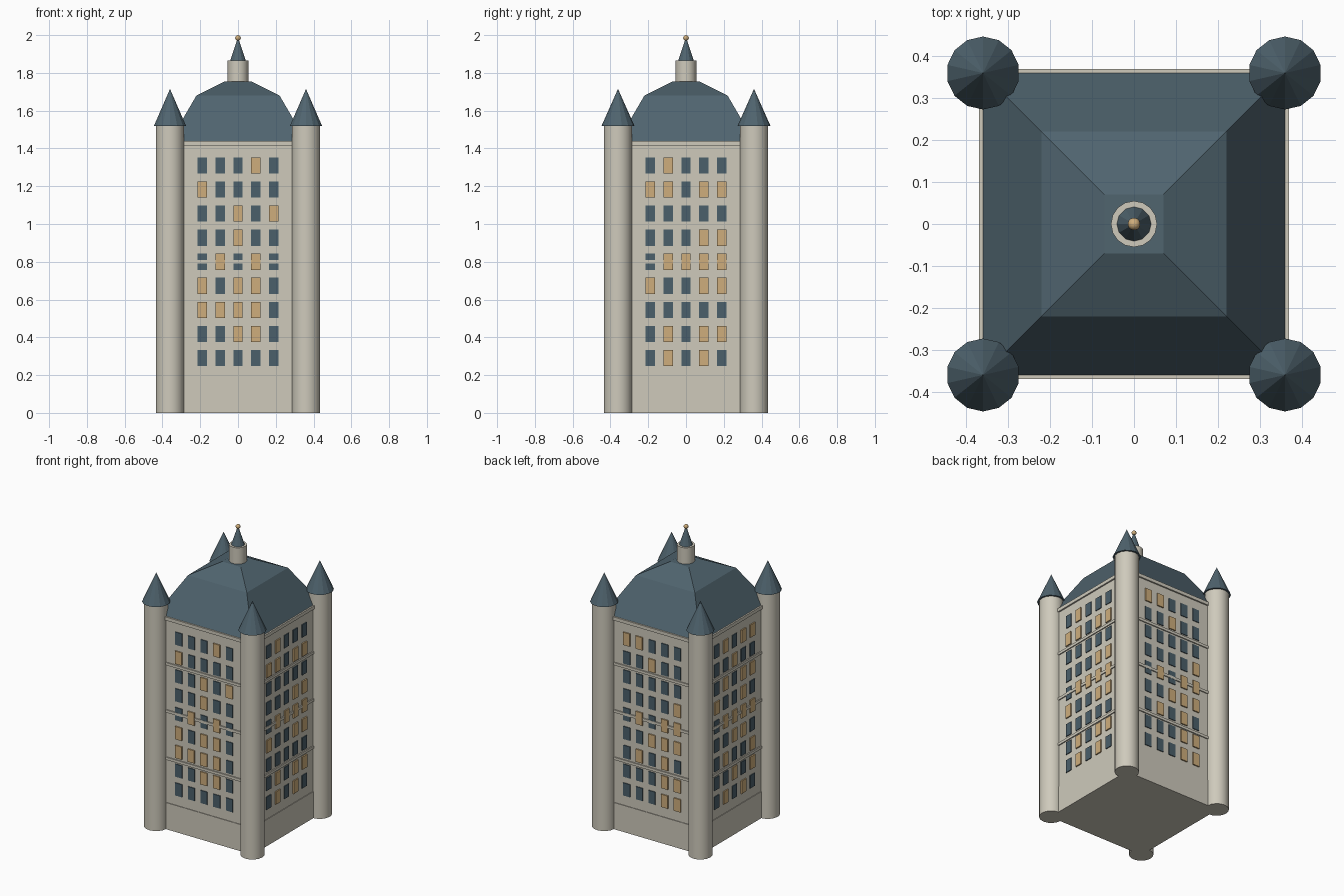
import bpy, bmesh, math
from mathutils import Matrix, Vector

if "Cube" in bpy.data.objects:
    bpy.data.objects.remove(bpy.data.objects["Cube"])


def material(name, rgb):
    m = bpy.data.materials.new(name)
    m.diffuse_color = (*rgb, 1)
    m.use_nodes = True
    m.node_tree.nodes["Principled BSDF"].inputs["Base Color"].default_value = m.diffuse_color
    return m


STONE = material("pale stone", (0.62, 0.59, 0.50))
SLATE = material("blue slate", (0.080, 0.128, 0.158))
GLASS = material("dark glass", (0.070, 0.115, 0.145))
LIT = material("warm light", (0.62, 0.42, 0.20))


def finish(bm, name, mat, smooth=False):
    bmesh.ops.recalc_face_normals(bm, faces=bm.faces)
    me = bpy.data.meshes.new(name)
    bm.to_mesh(me)
    bm.free()
    ob = bpy.data.objects.new(name, me)
    me.materials.append(mat)
    bpy.context.collection.objects.link(ob)
    if smooth:
        bpy.ops.object.select_all(action='DESELECT')
        ob.select_set(True)
        bpy.context.view_layer.objects.active = ob
        bpy.ops.object.shade_smooth_by_angle(angle=math.radians(35))
    return ob


def add_box(bm, size, loc, turn=Matrix()):
    m = turn @ Matrix.Translation(loc) @ Matrix.Diagonal((*size, 1))
    bmesh.ops.create_cube(bm, size=1, matrix=m)


def box(name, half, z0, z1, mat):
    bm = bmesh.new()
    add_box(bm, (half * 2, half * 2, z1 - z0), (0, 0, (z0 + z1) / 2))
    return finish(bm, name, mat)


def cone(name, x, y, z0, z1, r0, r1, sides, mat, smooth=True):
    bm = bmesh.new()
    bmesh.ops.create_cone(bm, cap_ends=True, segments=sides, radius1=r0, radius2=r1,
                          depth=z1 - z0, matrix=Matrix.Translation((x, y, (z0 + z1) / 2)))
    return finish(bm, name, mat, smooth)


# main block, plinth, string courses and cornice
WALL = 0.36
box("main_block", WALL, 0, 1.44, STONE)
box("plinth", WALL + 0.004, 0, 0.18, STONE)
for i, z in enumerate((0.48, 0.80, 1.12)):
    box(f"string_course_{i}", WALL + 0.007, z - 0.009, z + 0.009, STONE)
box("cornice", WALL + 0.01, 1.415, 1.438, STONE)

# mansard roof from stacked square sections
bm = bmesh.new()
rings = []
for half, z in ((0.36, 1.44), (0.22, 1.68), (0.07, 1.755)):
    rings.append([bm.verts.new((sx * half, sy * half, z))
                  for sx, sy in ((-1, -1), (1, -1), (1, 1), (-1, 1))])
for low, high in zip(rings, rings[1:]):
    for i in range(4):
        j = (i + 1) % 4
        bm.faces.new((low[i], low[j], high[j], high[i]))
bm.faces.new(rings[0])
bm.faces.new(rings[-1])
finish(bm, "mansard_roof", SLATE)

# round corner turrets with pointed caps
for sx in (-1, 1):
    for sy in (-1, 1):
        tag = ("front" if sy < 0 else "back") + ("_left" if sx < 0 else "_right")
        x, y = sx * 0.36, sy * 0.36
        cone("turret_" + tag, x, y, 0, 1.52, 0.075, 0.075, 16, STONE)
        cone("turret_cap_" + tag, x, y, 1.52, 1.715, 0.087, 0, 14, SLATE, False)

# roof lantern, spire and ball
cone("lantern", 0, 0, 1.74, 1.865, 0.055, 0.055, 16, STONE)
cone("spire", 0, 0, 1.865, 1.99, 0.041, 0, 12, SLATE, False)
bm = bmesh.new()
bmesh.ops.create_uvsphere(bm, u_segments=12, v_segments=8, radius=0.015,
                          matrix=Matrix.Translation((0, 0, 1.985)))
finish(bm, "finial_ball", LIT, True)

# window plates: rows from top to bottom, # marks a lit window
FACES = {
    "front": "...#. #.... ..#.# ..#.. .#.#. #.##. ####. ..##. .....",
    "right": ".#... ##.## ..... ...## .#### #..## ..... .#.## .#.#.",
    "back": "##... ..#.. ..... ....# .#.## ..### .#.#. ...## ...##",
    "left": ".#.## ..#.. .#.## #..#. .#### ..##. .#..# ..#.# .#.#.",
}
for k, (side, rows) in enumerate(FACES.items()):
    turn = Matrix.Rotation(k * math.pi / 2, 4, 'Z')
    dark, lit = bmesh.new(), bmesh.new()
    for r, row in enumerate(rows.split()):
        for c, mark in enumerate(row):
            bm, depth = (lit, 0.009) if mark == "#" else (dark, 0.006)
            loc = Vector(((c - 2) * 0.095, -WALL - depth / 2 + 0.0005, 1.31 - r * 0.1275))
            add_box(bm, (0.05, depth, 0.086), loc, turn)
    finish(dark, f"dark_windows_{side}", GLASS)
    finish(lit, f"lit_windows_{side}", LIT)
